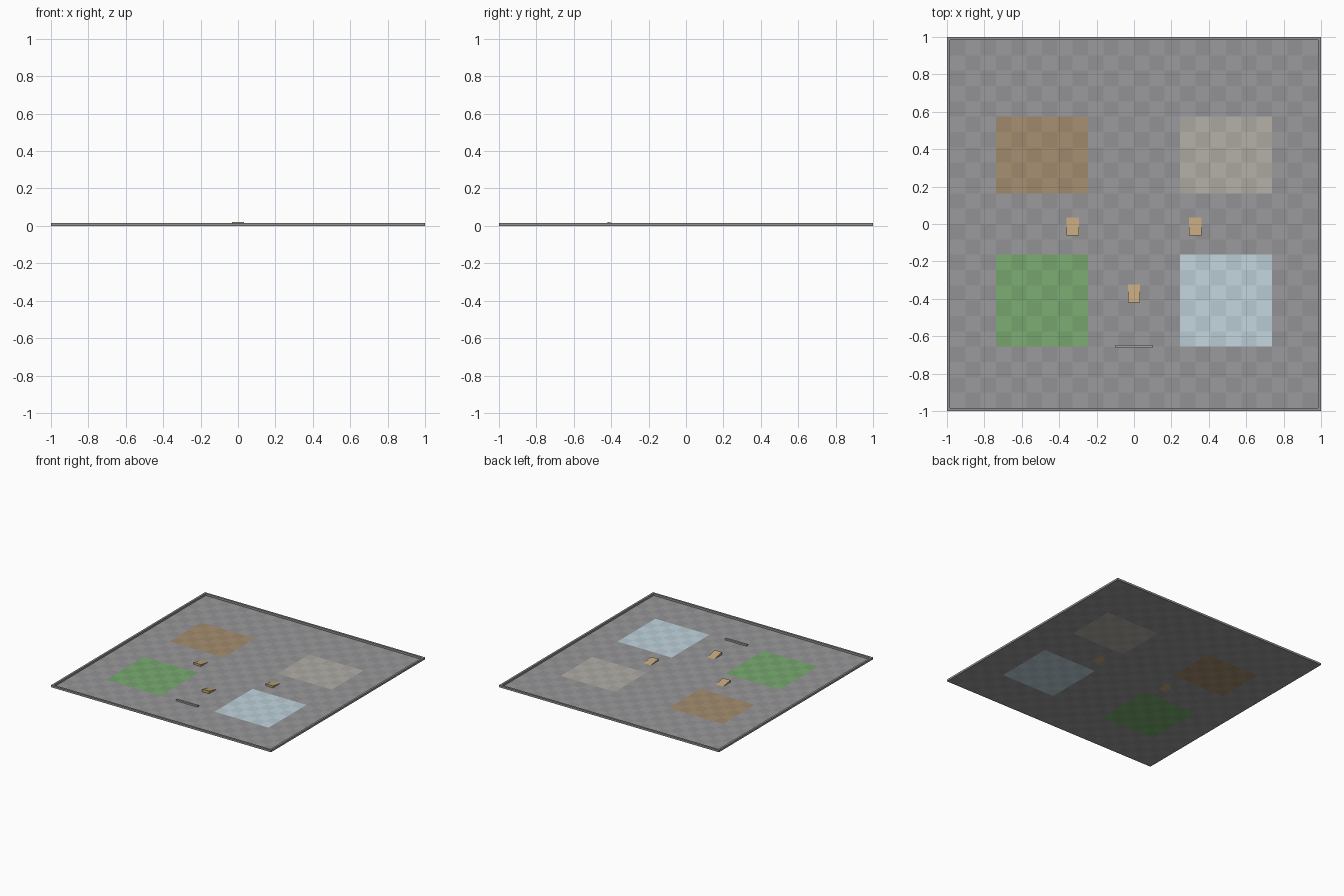
import bpy, bmesh

if "Cube" in bpy.data.objects:
    bpy.data.objects.remove(bpy.data.objects["Cube"])

T = 2 / 24.4          # one floor tile
R = 12 * T            # inner half size of the arena


def material(name, c):
    m = bpy.data.materials.new(name)
    m.diffuse_color = (*c, 1)
    m.use_nodes = True
    m.node_tree.nodes["Principled BSDF"].inputs["Base Color"].default_value = m.diffuse_color
    return m


def finish(name, bm, mats):
    me = bpy.data.meshes.new(name)
    bm.to_mesh(me)
    bm.free()
    for m in mats:
        me.materials.append(m)
    ob = bpy.data.objects.new(name, me)
    bpy.context.collection.objects.link(ob)
    return ob


def tiles(name, cells, color):
    # chequered flat tiles in two close shades of one colour
    mats = [material(name + "_light", color),
            material(name + "_dark", [c * 0.88 for c in color])]
    bm = bmesh.new()
    for i, j in cells:
        vs = [bm.verts.new(((i + a) * T, (j + b) * T, 0))
              for a, b in ((0, 0), (1, 0), (1, 1), (0, 1))]
        bm.faces.new(vs).material_index = (i + j) % 2
    bmesh.ops.remove_doubles(bm, verts=bm.verts, dist=1e-5)
    finish(name, bm, mats)


def box(name, x0, x1, y0, y1, h, mat):
    bm = bmesh.new()
    bmesh.ops.create_cube(bm, size=1)
    for v in bm.verts:
        v.co = (x1 if v.co.x > 0 else x0, y1 if v.co.y > 0 else y0,
                h if v.co.z > 0 else 0)
    finish(name, bm, [mat])


def ramp(name, x, y, w, length, h, mat):
    # wedge: low edge at the back, high edge at the front
    bm = bmesh.new()
    prof = ((y, 0), (y - length, 0), (y - length, h))
    left = [bm.verts.new((x - w / 2, a, b)) for a, b in prof]
    right = [bm.verts.new((x + w / 2, a, b)) for a, b in prof]
    bm.faces.new(left)
    bm.faces.new(right[::-1])
    for k in range(3):
        n = (k + 1) % 3
        bm.faces.new((left[k], right[k], right[n], left[n]))
    bmesh.ops.recalc_face_normals(bm, faces=bm.faces)
    finish(name, bm, [mat])


# coloured ground zones: tile ranges x0, x1, y0, y1 and colour
zones = {
    "dirt_zone": (-9, -3, 2, 7, (0.39, 0.28, 0.17)),
    "sand_zone": (3, 9, 2, 7, (0.46, 0.44, 0.40)),
    "grass_zone": (-9, -3, -8, -2, (0.20, 0.42, 0.17)),
    "ice_zone": (3, 9, -8, -2, (0.55, 0.68, 0.74)),
}
free = {(i, j) for i in range(-12, 12) for j in range(-12, 12)}
for name, (x0, x1, y0, y1, col) in zones.items():
    cells = {(i, j) for i in range(x0, x1) for j in range(y0, y1)}
    free -= cells
    tiles(name, sorted(cells), col)

# remaining floor
tiles("floor", sorted(free), (0.33, 0.33, 0.34))

# border walls
wall = material("wall_grey", (0.30, 0.29, 0.28))
H = 0.2 * T
box("wall_front", -1, 1, -1, -R, H, wall)
box("wall_back", -1, 1, R, 1, H, wall)
box("wall_left", -1, -R, -R, R, H, wall)
box("wall_right", R, 1, -R, R, H, wall)

# ramps
wood = material("ramp_wood", (0.54, 0.38, 0.20))
ramp("ramp_left", -4 * T, 0.036, 0.068, 0.098, 0.0155, wood)
ramp("ramp_right", 4 * T, 0.036, 0.068, 0.098, 0.0155, wood)
ramp("ramp_centre", 0, -0.323, 0.063, 0.098, 0.0215, wood)

# low kerb bar in front of the centre ramp
kerb = material("kerb_grey", (0.36, 0.36, 0.37))
box("kerb_bar", -1.2 * T, 1.2 * T, -8.1 * T, -7.9 * T, 0.0123, kerb)
